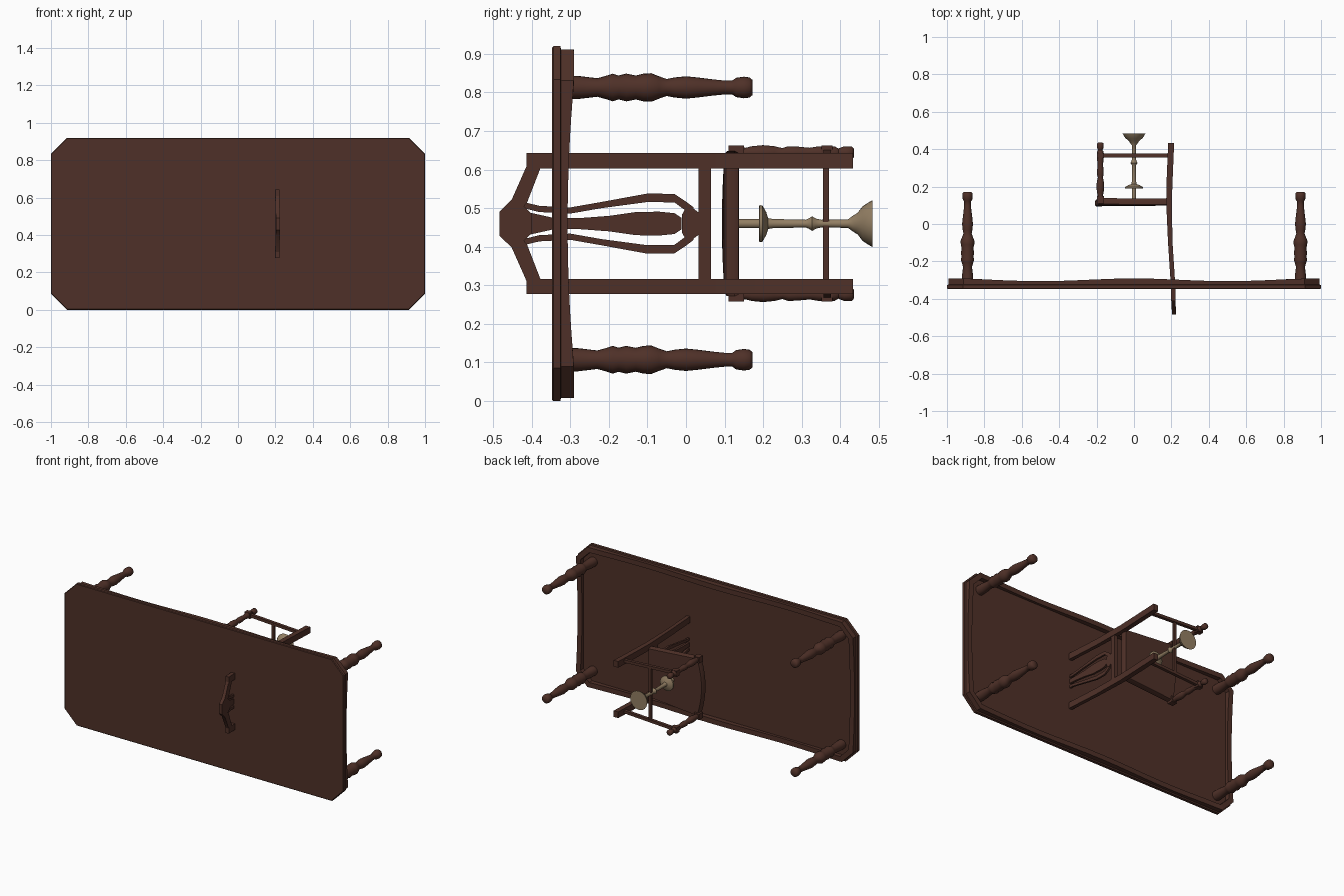
import bpy, bmesh, math

if "Cube" in bpy.data.objects:
    bpy.data.objects.remove(bpy.data.objects["Cube"])

def material(name, col):
    m = bpy.data.materials.new(name)
    m.diffuse_color = (*col, 1)
    m.use_nodes = True
    m.node_tree.nodes["Principled BSDF"].inputs["Base Color"].default_value = m.diffuse_color
    return m

WOOD = material("dark wood", (0.078, 0.030, 0.021))
BRASS = material("aged tan", (0.29, 0.21, 0.125))
CZ = 0.46  # centre height of everything

def loft(name, loops, mat=WOOD, angle=35):
    """Skin a list of equal-length closed loops and cap both ends."""
    bm = bmesh.new()
    rows = [[bm.verts.new(p) for p in l] for l in loops]
    n = len(rows[0])
    for a, b in zip(rows, rows[1:]):
        for i in range(n):
            bm.faces.new((a[i], a[(i + 1) % n], b[(i + 1) % n], b[i]))
    bm.faces.new(rows[0])
    bm.faces.new(rows[-1])
    bmesh.ops.recalc_face_normals(bm, faces=bm.faces)
    me = bpy.data.meshes.new(name)
    bm.to_mesh(me)
    bm.free()
    me.materials.append(mat)
    ob = bpy.data.objects.new(name, me)
    bpy.context.collection.objects.link(ob)
    bpy.context.view_layer.objects.active = ob
    ob.select_set(True)
    bpy.ops.object.shade_smooth_by_angle(angle=math.radians(angle))
    ob.select_set(False)
    return ob

def lathe(name, x, z, profile, mat=WOOD, n=20):
    """Turned part around an axis along y; profile is (y, radius)."""
    ring = [2 * math.pi * i / n for i in range(n)]
    return loft(name, [[(x + r * math.cos(a), y, z + r * math.sin(a)) for a in ring]
                       for y, r in profile], mat, 50)

def box(name, x0, x1, y0, y1, z0, z1):
    return loft(name, [[(x0, y, z0), (x1, y, z0), (x1, y, z1), (x0, y, z1)] for y in (y0, y1)])

def back_x(y):
    """Raked side line of the chair back."""
    pts = [(-0.49, 0.214), (-0.3, 0.207), (-0.1, 0.194), (0.12, 0.187), (0.25, 0.191), (0.44, 0.199)]
    for (a, xa), (b, xb) in zip(pts, pts[1:]):
        if y <= b:
            return xa + (xb - xa) * (y - a) / (b - a)
    return pts[-1][1]

def plate(name, outline, t):
    """Flat sawn part of the chair back; outline is (y, z offset)."""
    return loft(name, [[(back_x(y) + s * t / 2, y, CZ + z) for y, z in outline] for s in (-1, 1)])

# ---- table top with hollow wavy apron
def octagon(inset, n=16):
    a, b, c = 1 - inset, 0.46 - inset, 0.086 - 0.586 * inset
    corners = [(-a + c, -b), (a - c, -b), (a, -b + c), (a, b - c),
               (a - c, b), (-a + c, b), (-a, b - c), (-a, -b + c)]
    out = []
    for i, p in enumerate(corners):
        q = corners[(i + 1) % 8]
        for k in range(n):
            out.append((p[0] + (q[0] - p[0]) * k / n, p[1] + (q[1] - p[1]) * k / n, i))
    return out

def rim_y(x, z, side):
    if side in (0, 4):
        return -0.2985 + 0.0075 * math.cos(2 * math.pi * x)
    if side in (2, 6):
        return -0.307 + 0.016 * min(1, abs(z) / 0.36) ** 2
    return -0.291

loops = []
for inset, y in [(0.004, -0.348), (0, -0.344), (0, -0.326), (0.008, -0.324),
                 (0.008, None), (0.04, None), (0.04, -0.322)]:
    loops.append([(x, rim_y(x, z, s) if y is None else y, CZ + z) for x, z, s in octagon(inset)])
loft("table_top", loops)

# ---- table legs
LEG = [(-0.33, .03), (-0.28, .03), (-0.23, .024), (-0.205, .031), (-0.19, .036), (-0.175, .031),
       (-0.155, .036), (-0.13, .031), (-0.11, .036), (-0.09, .037), (-0.07, .029), (-0.05, .022),
       (-0.03, .026), (0, .029), (0.03, .026), (0.07, .021), (0.10, .018), (0.12, .018),
       (0.13, .025), (0.15, .028), (0.165, .026), (0.172, .02)]
for sx in (-1, 1):
    for sz in (-1, 1):
        lathe("table_leg", sx * 0.89, CZ + sz * 0.353, LEG)

# ---- chair back posts, front legs and side stretchers
FRONT = [(0.13, .017), (0.155, .014), (0.17, .018), (0.20, .021), (0.23, .018), (0.25, .013),
         (0.265, .018), (0.29, .017), (0.32, .014), (0.345, .018), (0.385, .018), (0.395, .012),
         (0.41, .018), (0.43, .018), (0.435, .012)]
for s in (-1, 1):
    z = CZ + s * 0.163
    ys = [-0.413, -0.3, -0.1, 0.12, 0.25, 0.433]
    widths = [.012, .012, .012, .015, .016, .016]
    loft("back_post", [[(back_x(y) + i * w, y, z + j * 0.02)
                        for i, j in ((-1, -1), (1, -1), (1, 1), (-1, 1))]
                       for y, w in zip(ys, widths)])
    zf = CZ + s * 0.183
    lathe("front_leg", -0.18, zf, FRONT, n=14)
    box("front_leg_block", -0.199, -0.161, 0.11, 0.15, zf - .019, zf + .019)
    box("front_leg_block", -0.199, -0.161, 0.352, 0.38, zf - .019, zf + .019)
    loft("side_stretcher", [[(x, 0.366 + i * .01, zz + j * .009)
                             for i, j in ((-1, -1), (1, -1), (1, 1), (-1, 1))]
                            for x, zz in ((-0.18, zf), (0.198, z))])
box("cross_stretcher", -0.009, 0.009, 0.355, 0.371, CZ - 0.173, CZ + 0.173)

# ---- seat: trapezoid with bowed front and softened edges
def seat_loop(y, k):
    pts = [(0.18, -0.16), (0.18, 0.16), (-0.165, 0.188)]
    for i in range(9):
        t = 1 - i / 4
        pts.append((-0.183 - 0.026 * (1 - t * t), t * 0.183))
    pts.append((-0.165, -0.188))
    return [(x * k, y + 0.2 * z * z, CZ + z * k) for x, z in pts]
loft("seat", [seat_loop(0.093, .96), seat_loop(0.099, 1), seat_loop(0.12, 1), seat_loop(0.131, .97)])

# ---- chair back: lower rail, crest, vase splat and side strands
def mirrored(half):
    return half + [(y, -z) for y, z in reversed(half)]

plate("lower_rail", mirrored([(0.032, .15), (0.065, .15)]), 0.022)
crest_top = [(-0.413, .15), (-0.452, .062), (-0.483, .032)]
crest_low = [(-0.375, .15), (-0.412, .055), (-0.42, .045), (-0.40, .025)]
plate("crest_rail", [*crest_top, *[(y, -z) for y, z in reversed(crest_top)],
                     *[(y, -z) for y, z in crest_low], *reversed(crest_low)], 0.022)
plate("splat_vase", mirrored([(-0.42, .032), (-0.385, .024), (-0.34, .014), (-0.28, .014), (-0.2, .02),
                              (-0.13, .030), (-0.07, .031), (-0.03, .027), (-0.012, .015)]), 0.014)
plate("splat_foot", mirrored([(-0.01, .024), (0.0, .042), (0.015, .042), (0.034, .028)]), 0.016)
STRAND = [(-0.43, .05, .008), (-0.38, .038, .008), (-0.3, .034, .008), (-0.22, .048, .008),
          (-0.1, .067, .011), (-0.03, .066, .011), (0.0, .045, .012), (0.02, .03, .012)]
for s in (-1, 1):
    plate("splat_strand", [(y, s * (z + w)) for y, z, w in STRAND] +
          [(y, s * (z - w)) for y, z, w in reversed(STRAND)], 0.012)

# ---- candlestick
lathe("candlestick", 0, CZ, [(0.12, .012), (0.189, .012), (0.19, .048), (0.198, .047), (0.208, .03),
      (0.213, .014), (0.225, .012), (0.31, .010), (0.318, .013), (0.327, .019), (0.337, .013),
      (0.35, .010), (0.42, .011), (0.432, .02), (0.445, .028), (0.458, .045), (0.475, .056),
      (0.484, .061)], BRASS, 24)
